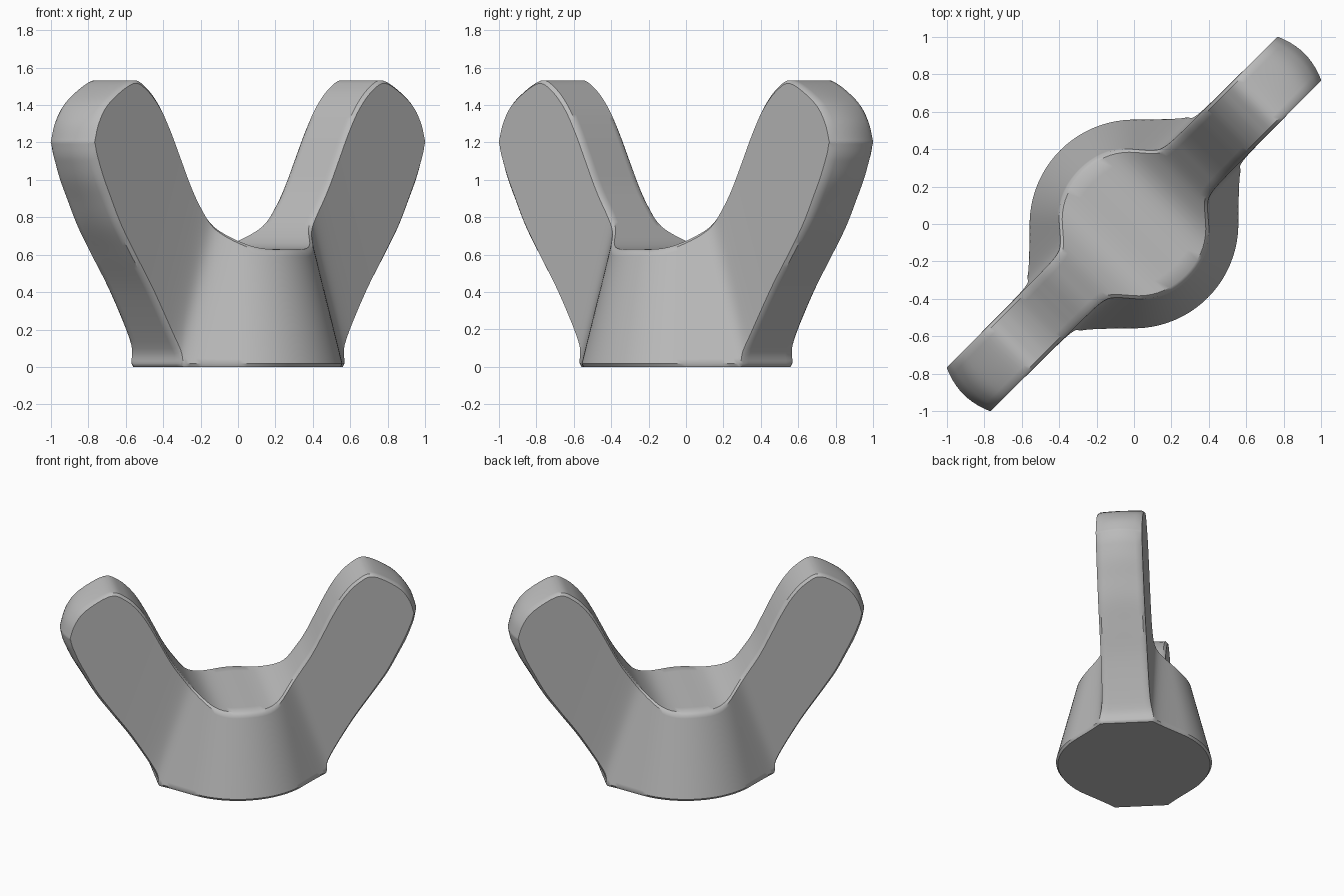
import bpy, bmesh, math

cube = bpy.data.objects.get("Cube")
if cube:
    bpy.data.objects.remove(cube, do_unlink=True)

# Half outline: upper edge (d, z) paired with lower edge (d, z), centre to tip
RUNGS = [
    (0, .63, 0, 0), (.2, .64, .25, 0), (.34, .73, .45, 0), (.45, .87, .6, 0),
    (.52, .98, .63, .1), (.59, 1.12, .8, .38), (.66, 1.26, .95, .59),
    (.74, 1.39, 1.06, .75), (.84, 1.49, 1.14, .9), (.95, 1.53, 1.19, 1.0),
    (1.13, 1.43, 1.225, 1.09), (1.215, 1.32, 1.24, 1.14), (1.25, 1.2, 1.25, 1.2),
]
STEPS, SIDE, ACROSS = 6, 28, 10
WING, CHAMFER = .165, .018


def spline(points):
    """Smooth curve through the points, mirrored at the centre."""
    first = points[1]
    start = (-first[0], first[1], -first[2], first[3])
    p = [start] + points + [points[-1]]
    out = []
    for i in range(1, len(p) - 2):
        for k in range(STEPS):
            t = k / STEPS
            out.append([
                b + .5 * t * (c - a + t * (2*a - 5*b + 4*c - e + t * (3*(b - c) + e - a)))
                for a, b, c, e in zip(p[i - 1], p[i], p[i + 1], p[i + 2])])
    return out + [list(points[-1])]


def half_thickness(d, z):
    """Tapered round boss blended into the flat wing."""
    d = abs(d)
    r = .56 - .25 * z
    corner = r / math.sqrt(2)
    boss = math.sqrt(r*r - d*d) if d < corner else 2 * corner - d
    gap = boss - WING
    return .5 * (boss + WING + math.sqrt(gap * gap + .003))


def place(d, t, z, width, sign):
    """Bulge the wing tips, then turn the wings onto the diagonal."""
    f = min(max((d - .85) / .4, 0), 1)
    d += .038 * f * f * (1 - (t / width) ** 2)
    d *= sign
    s = math.sqrt(.5)
    return ((d + t) * s, (d - t) * s, z)


def section(rung, sign):
    """Closed loop around one cut through the body."""
    td, tz, bd, bz = rung
    bz = max(bz, 0)
    length = math.hypot(td - bd, tz - bz)
    e = min(CHAMFER / max(length, .001), .2)
    us = [0] + [e + (1 - 2*e) * i / SIDE for i in range(SIDE + 1)] + [1]
    column = []
    for u in us:
        d, z = bd + (td - bd) * u, bz + (tz - bz) * u
        full = half_thickness(d, z)
        column.append((d, z, full - (CHAMFER if u in (0, 1) else 0), full))
    loop = [place(d, -w, z, full, sign) for d, z, w, full in column]
    strip = [2 * j / ACROSS - 1 for j in range(1, ACROSS)]
    d, z, w, full = column[-1]
    loop += [place(d, w * q, z, full, sign) for q in strip]
    loop += [place(d, w, z, full, sign) for d, z, w, full in reversed(column)]
    d, z, w, full = column[0]
    loop += [place(d, -w * q, z, full, sign) for q in strip]
    return loop


# Loft the sections from one wing tip to the other
half = spline(RUNGS)
sections = [section(r, -1) for r in reversed(half[1:])]
sections += [section(r, 1) for r in half]
bm = bmesh.new()
loops = [[bm.verts.new(co) for co in loop] for loop in sections]
for a, b in zip(loops, loops[1:]):
    for i in range(len(a)):
        j = (i + 1) % len(a)
        bm.faces.new((a[i], a[j], b[j], b[i]))
bmesh.ops.remove_doubles(bm, verts=bm.verts[:], dist=.0004)
bmesh.ops.recalc_face_normals(bm, faces=bm.faces[:])

mesh = bpy.data.meshes.new("wing_nut_body")
bm.to_mesh(mesh)
bm.free()
body = bpy.data.objects.new("wing_nut_body", mesh)
bpy.context.collection.objects.link(body)

# Plain grey metal
metal = bpy.data.materials.new("grey_metal")
metal.use_nodes = True
grey = (.5, .5, .5, 1)
metal.diffuse_color = grey
metal.node_tree.nodes["Principled BSDF"].inputs["Base Color"].default_value = grey
mesh.materials.append(metal)

bpy.ops.object.select_all(action="DESELECT")
body.select_set(True)
bpy.context.view_layer.objects.active = body
bpy.ops.object.shade_smooth_by_angle(angle=math.radians(40))
